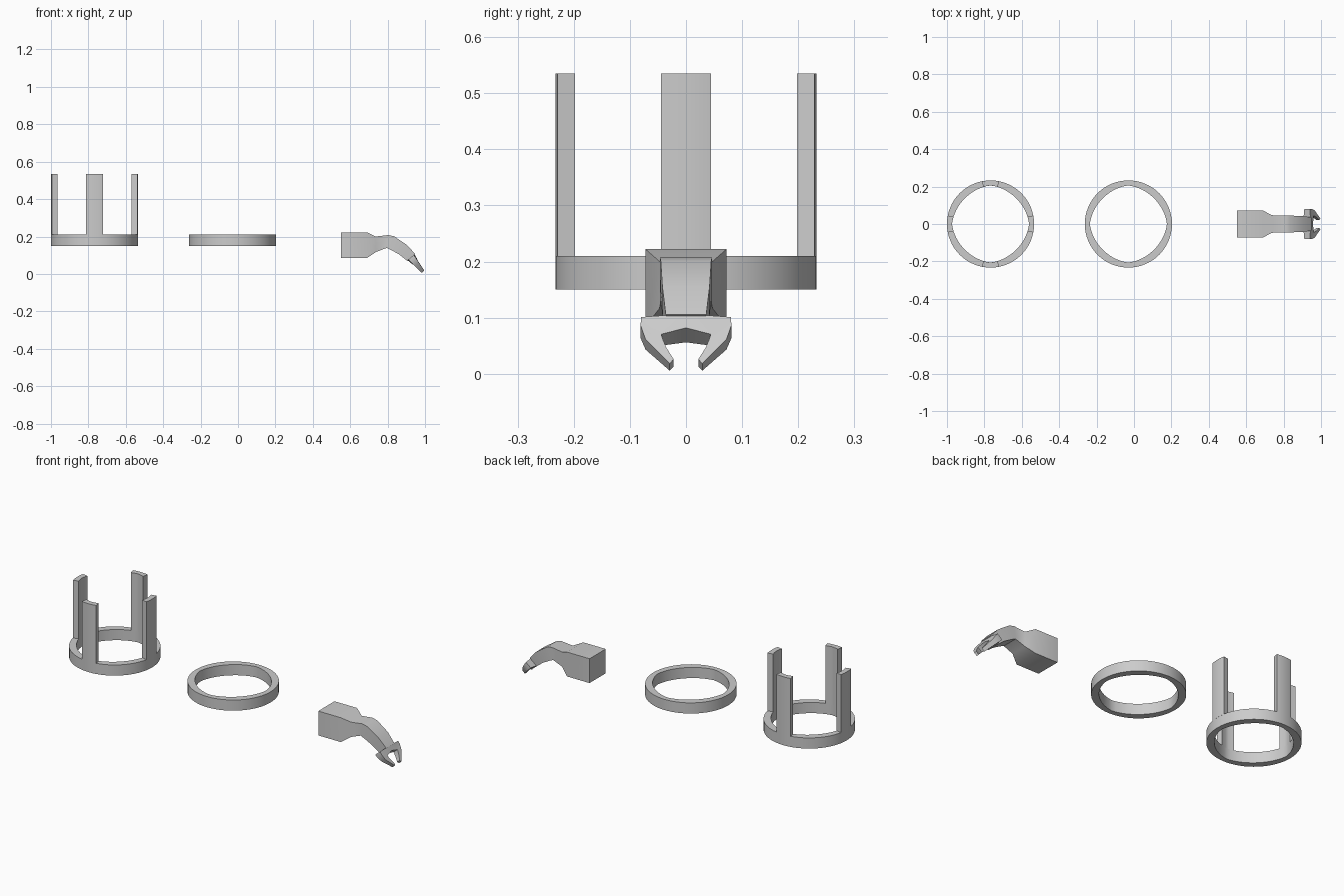
import bpy, bmesh
from math import sin, cos, pi, radians

if "Cube" in bpy.data.objects:
    bpy.data.objects.remove(bpy.data.objects["Cube"])


def finish(bm, name, angle):
    bmesh.ops.recalc_face_normals(bm, faces=bm.faces)
    me = bpy.data.meshes.new(name)
    bm.to_mesh(me)
    bm.free()
    ob = bpy.data.objects.new(name, me)
    bpy.context.collection.objects.link(ob)
    bpy.ops.object.select_all(action='DESELECT')
    ob.select_set(True)
    bpy.context.view_layer.objects.active = ob
    bpy.ops.object.shade_smooth_by_angle(angle=radians(angle))
    return ob


def loft(bm, loops, closed=False):
    """Skin equal-length vertex loops; cap the ends unless closed."""
    rings = [[bm.verts.new(p) for p in lp] for lp in loops]
    n = len(rings[0])
    for i in range(len(rings) - (0 if closed else 1)):
        a, b = rings[i], rings[(i + 1) % len(rings)]
        for j in range(n):
            k = (j + 1) % n
            bm.faces.new((a[j], a[k], b[k], b[j]))
    if not closed:
        bm.faces.new(rings[0])
        bm.faces.new(rings[-1])


def wall_section(cx, t, z0, z1):
    # inner wall is slightly pinched between the four axis points
    ro, ri = 0.233, 0.206 - 0.012 * abs(sin(2 * t))
    return [(cx + r * cos(t), r * sin(t), z)
            for r, z in ((ro, z0), (ro, z1), (ri, z1), (ri, z0))]


def ring(name, cx):
    bm = bmesh.new()
    loft(bm, [wall_section(cx, 2 * pi * i / 64, 0.15, 0.21) for i in range(64)], True)
    return finish(bm, name, 40)


# Rings
CX = -0.767
ring("post_ring", CX)
ring("plain_ring", -0.03)

# Four upright posts, each a sector of the ring wall
for q in range(4):
    bm = bmesh.new()
    loft(bm, [wall_section(CX, q * pi / 2 + radians(11.1) * i / 4, 0.208, 0.535)
              for i in range(-4, 5)])
    finish(bm, f"post_{q + 1}", 40)

# Arm: square base tapering into a bent forearm (top x,z / bottom x,z / half width)
arm = [(0.55, 0.222, 0.55, 0.085, 0.072),
       (0.69, 0.222, 0.69, 0.085, 0.072),
       (0.737, 0.200, 0.737, 0.117, 0.047),
       (0.805, 0.208, 0.795, 0.139, 0.045),
       (0.835, 0.201, 0.815, 0.130, 0.045),
       (0.903, 0.155, 0.862, 0.104, 0.042),
       (0.948, 0.106, 0.905, 0.070, 0.036)]
bm = bmesh.new()
loft(bm, [[(tx, -w, tz), (tx, w, tz), (bx, w, bz), (bx, -w, bz)]
          for tx, tz, bx, bz, w in arm])
finish(bm, "arm", 40)

# Claw: half outline (side, along, half thickness), mirrored into a two-prong plate
pairs = [((0.0, 0.0, 0.024), (0.0, 0.026, 0.020)),
         ((0.036, 0.0, 0.024), (0.044, 0.037, 0.016)),
         ((0.080, 0.0, 0.019), (0.044, 0.037, 0.016)),
         ((0.081, 0.018, 0.018), (0.042, 0.046, 0.015)),
         ((0.072, 0.048, 0.014), (0.035, 0.066, 0.013)),
         ((0.029, 0.100, 0.010), (0.022, 0.090, 0.010))]


def place(p, side, face):
    y, s, h = p
    return (0.925 + 0.64 * s + 0.77 * h * face, side * y,
            0.089 - 0.77 * s + 0.64 * h * face)


bm = bmesh.new()
for side in (-1, 1):
    loft(bm, [[place(a, side, 1), place(b, side, 1), place(b, side, -1), place(a, side, -1)]
              for a, b in pairs])
# drop the internal centre caps, then weld both halves
caps = [f for f in bm.faces if all(abs(v.co.y) < 1e-6 for v in f.verts)]
bmesh.ops.delete(bm, geom=caps, context='FACES_ONLY')
bmesh.ops.remove_doubles(bm, verts=bm.verts, dist=1e-5)
bmesh.ops.dissolve_degenerate(bm, edges=bm.edges, dist=1e-5)
finish(bm, "claw", 40)
